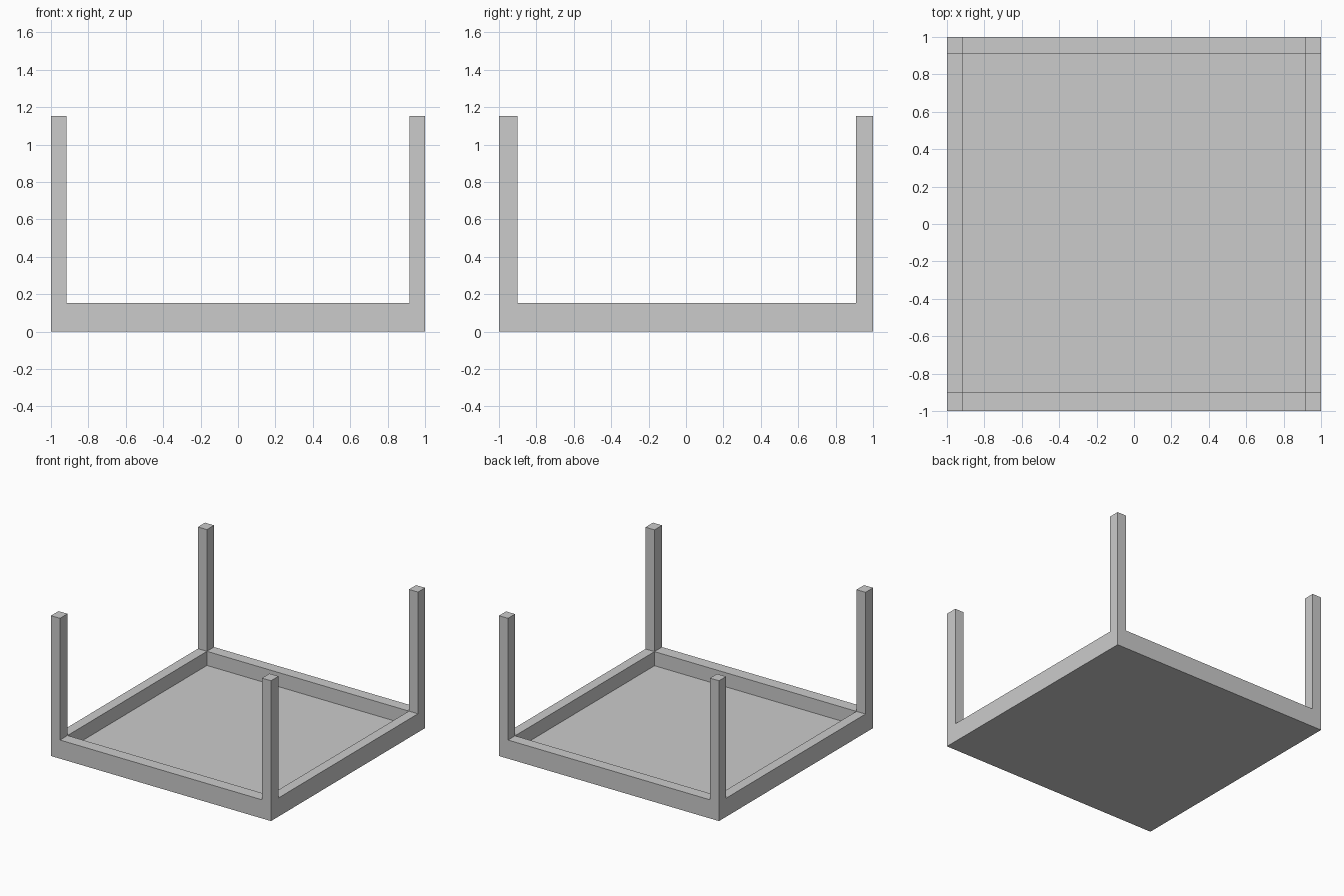
import bpy
import bmesh

if "Cube" in bpy.data.objects:
    bpy.data.objects.remove(bpy.data.objects["Cube"])

# Grid lines that split the tray into floor, rails and corner legs
XS = (-1.0, -0.918, 0.918, 1.0)
YS = (-1.0, -0.902, 0.908, 1.0)
FLOOR_Z, RAIL_Z, LEG_Z = 0.037, 0.153, 1.153


def raise_faces(bm, faces, height, keep=False):
    """Extrude a group of faces straight up and return the new caps."""
    out = bmesh.ops.extrude_face_region(bm, geom=faces, use_keep_orig=keep)["geom"]
    bmesh.ops.translate(bm, vec=(0, 0, height),
                        verts=[g for g in out if isinstance(g, bmesh.types.BMVert)])
    if not keep:
        bmesh.ops.delete(bm, geom=[f for f in faces if f.is_valid], context='FACES')
    return [g for g in out if isinstance(g, bmesh.types.BMFace)]


def on_side(face):
    """Whether the face lies in a side strip along x and along y."""
    c = face.calc_center_median()
    return abs(c.x) > 0.9, abs(c.y) > 0.9


bm = bmesh.new()

# Flat base, three by three cells
grid = [[bm.verts.new((x, y, 0)) for x in XS] for y in YS]
base = [bm.faces.new((grid[j][i], grid[j][i + 1], grid[j + 1][i + 1], grid[j + 1][i]))
        for j in range(3) for i in range(3)]

# Recessed floor panel
floor = raise_faces(bm, base, FLOOR_Z, keep=True)

# Rails around the edge
rails = raise_faces(bm, [f for f in floor if any(on_side(f))], RAIL_Z - FLOOR_Z)

# Four upright legs at the corners
raise_faces(bm, [f for f in rails if all(on_side(f))], LEG_Z - RAIL_Z)

bmesh.ops.recalc_face_normals(bm, faces=bm.faces)
mesh = bpy.data.meshes.new("tray_frame_with_legs")
bm.to_mesh(mesh)
bm.free()
bpy.context.collection.objects.link(bpy.data.objects.new("tray_frame_with_legs", mesh))
